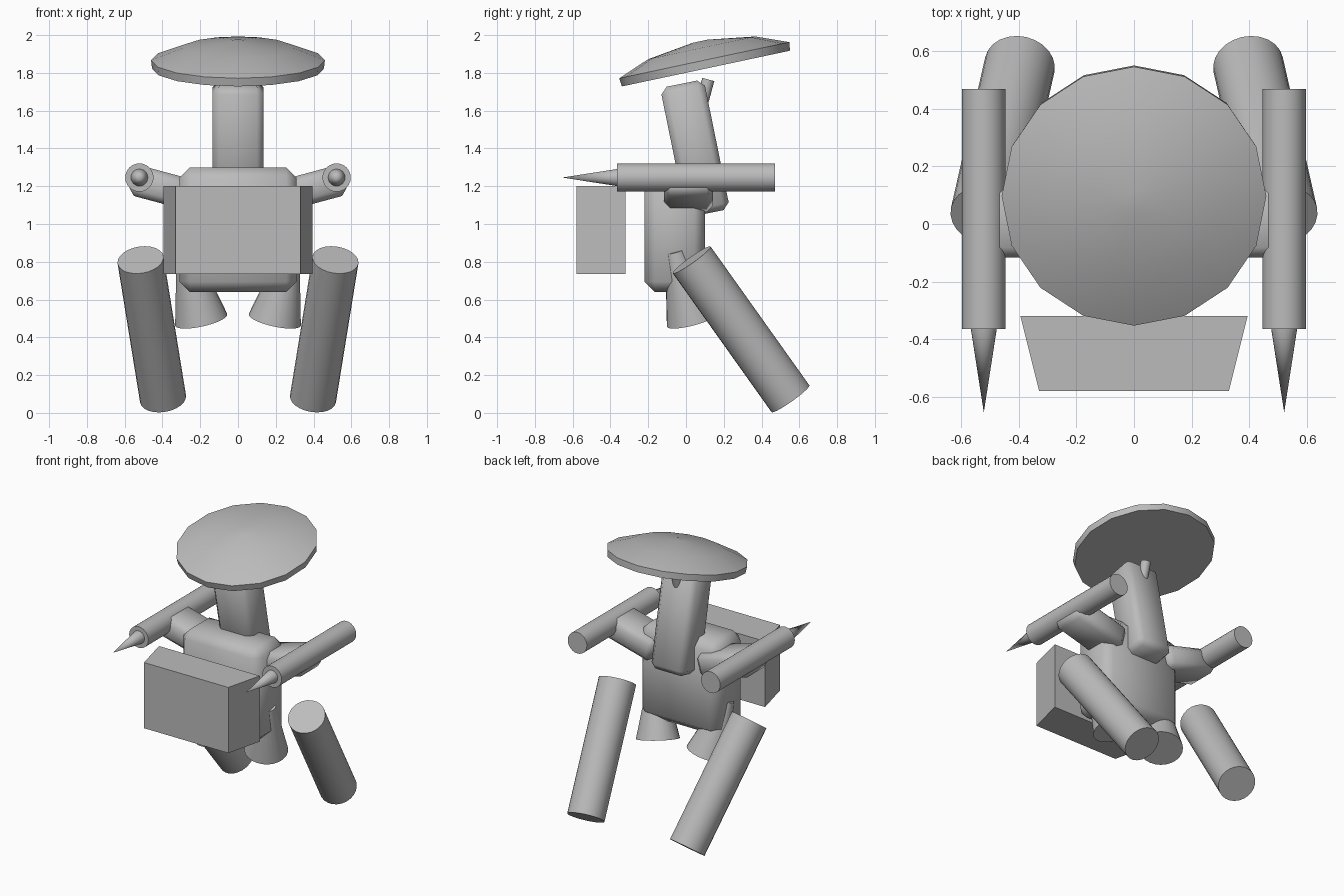
import bpy, bmesh, math
from mathutils import Matrix, Vector

cube = bpy.data.objects.get("Cube")
if cube:
    bpy.data.objects.remove(cube, do_unlink=True)

grey = bpy.data.materials.new("plain_grey")
grey.use_nodes = True
colour = (0.5, 0.5, 0.5, 1)
grey.diffuse_color = colour
grey.node_tree.nodes["Principled BSDF"].inputs["Base Color"].default_value = colour


def finish(name, bm, smooth=35):
    """Turn a bmesh into a grey object, smooth below the given angle."""
    bmesh.ops.recalc_face_normals(bm, faces=bm.faces)
    mesh = bpy.data.meshes.new(name)
    bm.to_mesh(mesh)
    bm.free()
    mesh.materials.append(grey)
    obj = bpy.data.objects.new(name, mesh)
    bpy.context.collection.objects.link(obj)
    if smooth:
        bpy.ops.object.select_all(action='DESELECT')
        obj.select_set(True)
        bpy.context.view_layer.objects.active = obj
        bpy.ops.object.shade_smooth_by_angle(angle=math.radians(smooth))
    return obj


def box(name, centre, size, bevel, tilt=0, axis='X'):
    """Chamfered box, tilted in degrees about its centre."""
    bm = bmesh.new()
    bmesh.ops.create_cube(bm, size=1)
    bmesh.ops.scale(bm, vec=size, verts=bm.verts)
    bmesh.ops.bevel(bm, geom=bm.edges[:], offset=bevel, segments=1, affect='EDGES')
    turn = Matrix.Rotation(math.radians(tilt), 4, axis)
    bmesh.ops.transform(bm, matrix=Matrix.Translation(centre) @ turn, verts=bm.verts)
    return finish(name, bm, 50)


def rod(name, start, end, r1, r2, sides=20):
    """Cylinder or cone between two points."""
    a, b = Vector(start), Vector(end)
    bm = bmesh.new()
    bmesh.ops.create_cone(bm, cap_ends=True, segments=sides, radius1=r1, radius2=r2,
                          depth=(b - a).length)
    bmesh.ops.remove_doubles(bm, verts=bm.verts, dist=0.0001)
    turn = (b - a).to_track_quat('Z', 'Y').to_matrix().to_4x4()
    bmesh.ops.transform(bm, matrix=Matrix.Translation((a + b) / 2) @ turn, verts=bm.verts)
    return finish(name, bm)


# Body, neck and the peg behind the neck
box("body", (0, -0.06, 0.97), (0.62, 0.32, 0.66), 0.055)
box("neck", (0, 0.048, 1.4), (0.27, 0.235, 0.7), 0.035, 11.5)
rod("neck_peg", (0, 0.06, 1.55), (0, 0.118, 1.765), 0.033, 0.033, 16)

# Tilted sixteen-sided dish on top
bm = bmesh.new()
profile = [(0.455, 0), (0.46, 0.045), (0.29, 0.112), (0.04, 0.148)]
sides = 16
rings = [[bm.verts.new((r * math.cos(i * math.tau / sides),
                        r * math.sin(i * math.tau / sides), z)) for i in range(sides)]
         for r, z in profile]
for low, high in zip(rings, rings[1:]):
    for i in range(sides):
        j = (i + 1) % sides
        bm.faces.new((low[i], low[j], high[j], high[i]))
bm.faces.new(rings[0][::-1])
bm.faces.new(rings[-1])
place = Matrix.Translation((0, 0.106, 1.823)) @ Matrix.Rotation(math.radians(12), 4, 'X')
bmesh.ops.transform(bm, matrix=place, verts=bm.verts)
finish("head_dish", bm)

# Chest block, narrower toward the front
bm = bmesh.new()
bmesh.ops.create_cube(bm, size=1)
for v in bm.verts:
    front = v.co.y < 0
    v.co.x *= 0.66 if front else 0.79
    v.co.y = -0.58 if front else -0.32
    v.co.z = 0.968 + v.co.z * 0.465
finish("chest_block", bm, 0)

# Paired parts
for side, s in (("left", 1), ("right", -1)):
    box(side + "_shoulder", (s * 0.37, 0.013, 1.185), (0.4, 0.26, 0.165), 0.035,
        -15 * s, 'Y')
    rod(side + "_arm", (s * 0.522, 0.47, 1.246), (s * 0.522, -0.365, 1.246),
        0.075, 0.075, 24)
    rod(side + "_arm_spike", (s * 0.522, -0.365, 1.246), (s * 0.522, -0.655, 1.246),
        0.045, 0, 24)
    rod(side + "_leg", (s * 0.516, 0.03, 0.81), (s * 0.397, 0.553, 0.075),
        0.123, 0.123, 24)
    rod(side + "_thruster", (s * 0.195, 0.036, 0.492), (s * 0.275, -0.06, 0.857),
        0.142, 0.052, 24)
